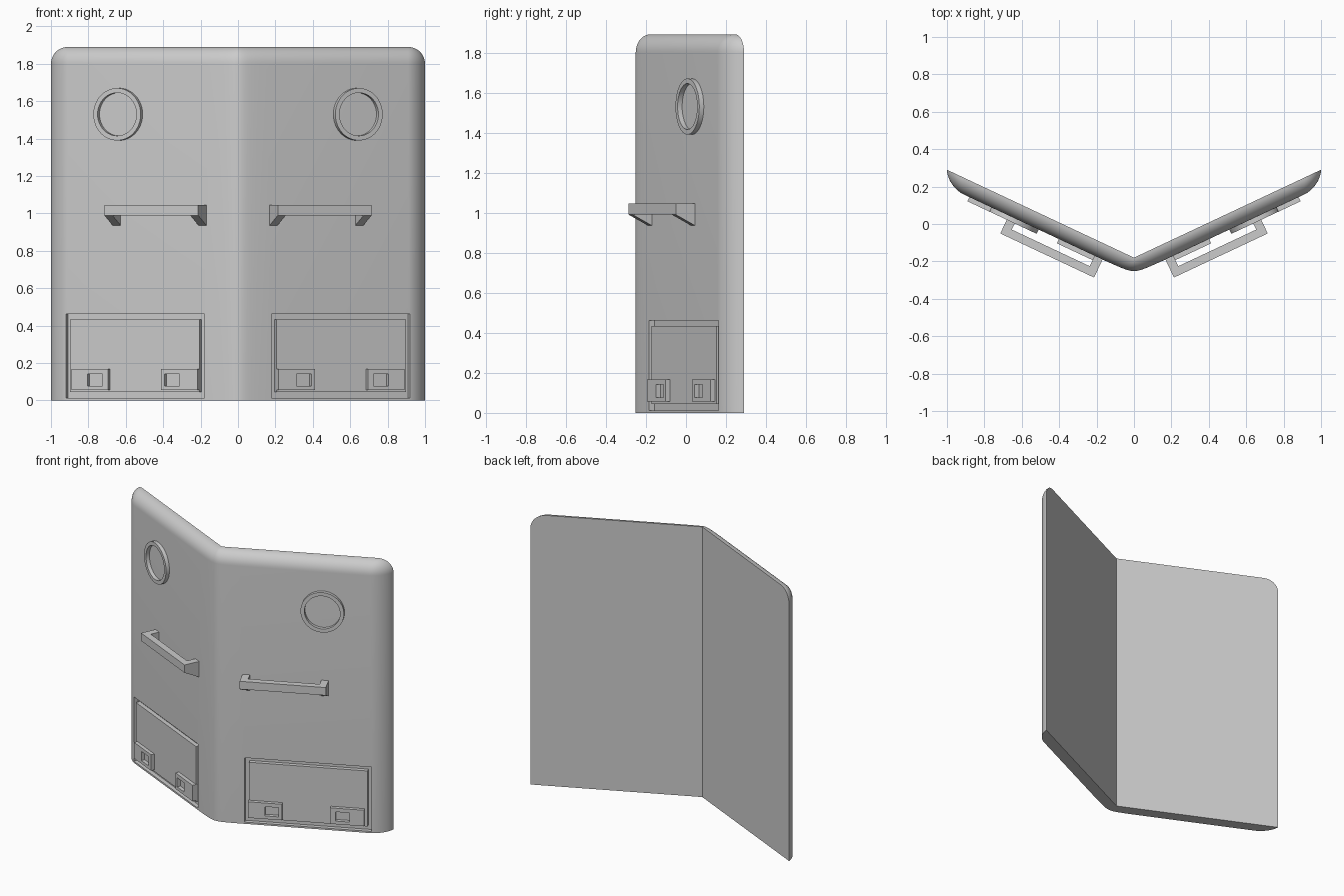
import bpy, bmesh
from math import sin, cos, pi, sqrt
from mathutils import Vector

if "Cube" in bpy.data.objects:
    bpy.data.objects.remove(bpy.data.objects["Cube"])

SLOPE, FOLD, TOP, R = 0.47, -0.18, 1.89, 0.09
ALONG = Vector((1, SLOPE, 0)).normalized()
OUT = Vector((ALONG.y, -ALONG.x, 0))
SURFACE = 0.081

grey = bpy.data.materials.new("plain grey")
grey.use_nodes = True
grey.diffuse_color = (0.6, 0.6, 0.6, 1)
grey.node_tree.nodes["Principled BSDF"].inputs["Base Color"].default_value = grey.diffuse_color


def wing(s, d, z):
    """Point on the left wing: distance from the fold, height off its back, height."""
    return Vector((0, FOLD, z)) + ALONG * s + OUT * d


def finish(bm, name, mirror=True):
    bmesh.ops.recalc_face_normals(bm, faces=bm.faces)
    mesh = bpy.data.meshes.new(name)
    bm.to_mesh(mesh)
    bm.free()
    obj = bpy.data.objects.new(name, mesh)
    bpy.context.collection.objects.link(obj)
    mesh.materials.append(grey)
    if mirror:
        obj.modifiers.new("mirror", 'MIRROR').use_mirror_merge = False
    return obj


def smooth(obj):
    bpy.ops.object.select_all(action='DESELECT')
    obj.select_set(True)
    bpy.context.view_layer.objects.active = obj
    bpy.ops.object.shade_smooth_by_angle(angle=0.6)


def prism(bm, bottom, top):
    a = [bm.verts.new(p) for p in bottom]
    b = [bm.verts.new(p) for p in top]
    bm.faces.new(a)
    bm.faces.new(b)
    for i in range(len(a)):
        j = (i + 1) % len(a)
        bm.faces.new((a[i], a[j], b[j], b[i]))


def rect(s0, s1, z0, z1):
    return [(s0, z0), (s1, z0), (s1, z1), (s0, z1)]


def circle(s, z, r, n=48):
    return [(s + r * cos(2 * pi * i / n), z + r * sin(2 * pi * i / n)) for i in range(n)]


def box(bm, s0, s1, z0, z1, d0, d1):
    prism(bm, *[[wing(s, d, z) for s, z in rect(s0, s1, z0, z1)] for d in (d0, d1)])


def frame(bm, outer, inner, d0, d1):
    """Raised loop with a through hole."""
    loops = [[bm.verts.new(wing(s, d, z)) for s, z in pts]
             for pts, d in ((outer, d0), (outer, d1), (inner, d1), (inner, d0))]
    n = len(outer)
    for k in range(4):
        a, b = loops[k], loops[(k + 1) % 4]
        for i in range(n):
            j = (i + 1) % n
            bm.faces.new((a[i], a[j], b[j], b[i]))


# Folded shell: columns across the width, each rounded over at the top
STEPS = 10
half = [0, .01, .02, .035, .05, .07, .1, .15]
columns = [(x, R) for x in half]
columns += [(1 - R + R * sin(a), R * cos(a)) for a in [i * pi / 2 / STEPS for i in range(STEPS)]]
columns.append((1, 0.001))
columns = [(-x, r) for x, r in columns[:0:-1]] + columns
bm = bmesh.new()
rows = []
for x, r in columns:
    back = FOLD + SLOPE * abs(x)
    soft = SLOPE * (sqrt(x * x + 0.0016) - abs(x)) * max(0, 1 - abs(x) / 0.3)
    pts = [(back, 0), (back - r + soft, 0)]
    for i in range(STEPS + 1):
        b = i * pi / 2 / STEPS
        pts.append((back - (r - soft) * cos(b), TOP - R + r * sin(b)))
    rows.append([bm.verts.new((x, y, z)) for y, z in pts])
for p, q in zip(rows, rows[1:]):
    for i in range(len(p)):
        j = (i + 1) % len(p)
        bm.faces.new((p[i], p[j], q[j], q[i]))
bm.faces.new(rows[0])
bm.faces.new(rows[-1])
shell = finish(bm, "folded_shell", mirror=False)

# Grooves around the lower hatches
bm = bmesh.new()
frame(bm, rect(.161, .979, .012, .462), rect(.19, .953, .045, .433), .052, .13)
cutter = finish(bm, "groove_cutter")
cutter.hide_render = True
cut = shell.modifiers.new("grooves", 'BOOLEAN')
cut.operation, cut.solver, cut.object = 'DIFFERENCE', 'EXACT', cutter
bpy.context.view_layer.objects.active = shell
bpy.ops.object.modifier_apply(modifier=cut.name)
bpy.data.objects.remove(cutter)
smooth(shell)

# Latches with square finger holes
for name, s0, s1, h0, h1 in (("inner_latches", .188, .406, .296, .384),
                             ("outer_latches", .717, .934, .751, .84)):
    bm = bmesh.new()
    frame(bm, rect(s0, s1, .056, .168), rect(h0, h1, .078, .142), SURFACE - .01, .106)
    finish(bm, name)

# Round rims
bm = bmesh.new()
frame(bm, circle(.665, 1.53, .14), circle(.665, 1.53, .115), SURFACE - .01, .106)
smooth(finish(bm, "round_rims"))

# Grab handles: bar between two bracket legs with sloping undersides
bm = bmesh.new()
box(bm, .195, .655, .99, 1.045, .142, .187)
leg = [(.07, 1.045), (.187, 1.045), (.187, .99), (.07, .93)]
for s in (.148, .655):
    prism(bm, *[[wing(t, d, z) for d, z in leg] for t in (s, s + .047)])
finish(bm, "grab_handles")
